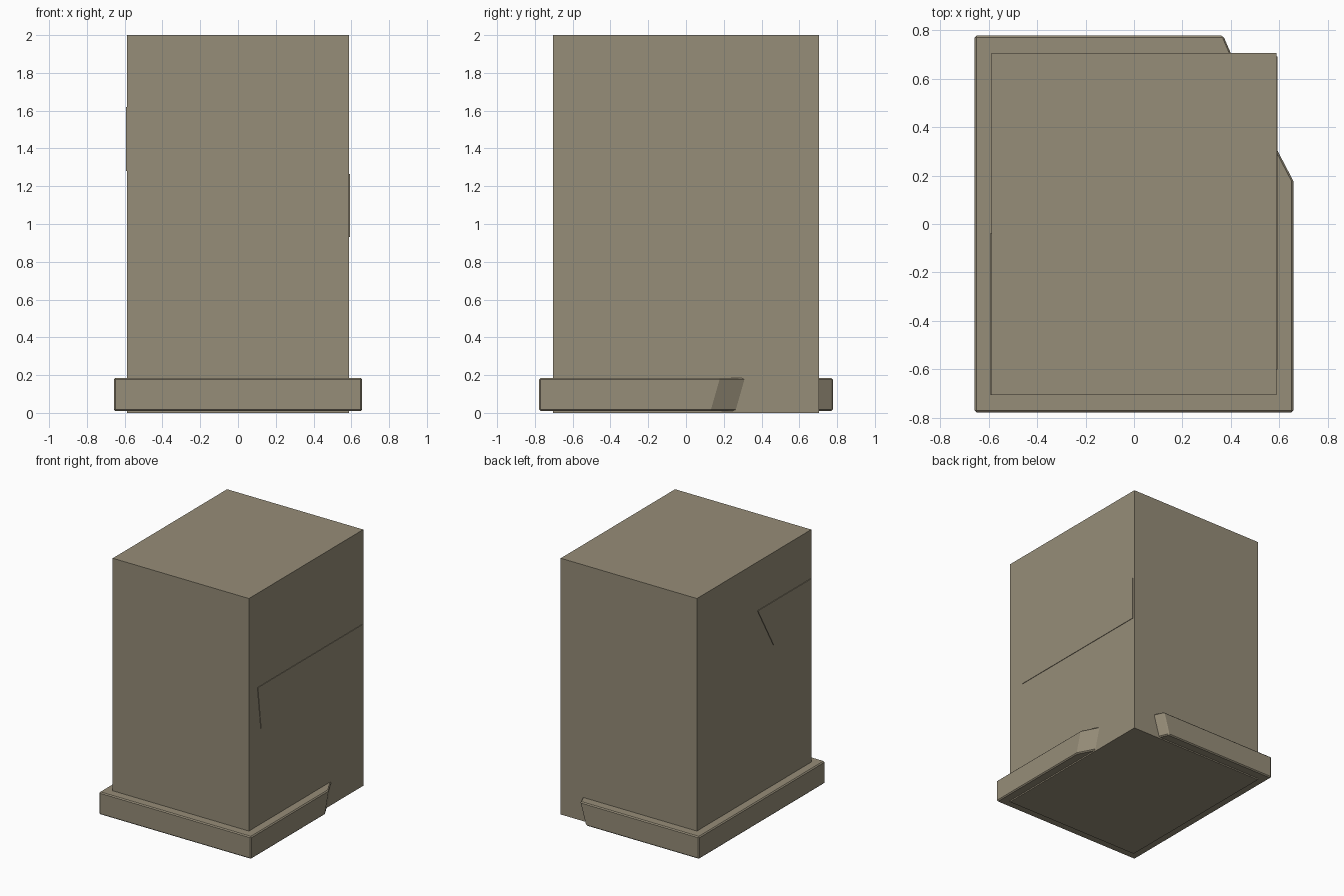
import bpy
import bmesh
from mathutils import Vector

cube = bpy.data.objects.get("Cube")
if cube:
    bpy.data.objects.remove(cube, do_unlink=True)

# Single stone colour
stone = bpy.data.materials.new("khaki stone")
colour = (0.305, 0.266, 0.188, 1)
stone.use_nodes = True
stone.diffuse_color = colour
stone.node_tree.nodes["Principled BSDF"].inputs["Base Color"].default_value = colour

X, Y = 0.588, 0.705          # pillar half sizes


def prism(name, lower, upper, bevel=0):
    """Solid between two matching outlines."""
    bm = bmesh.new()
    a = [bm.verts.new(p) for p in lower]
    b = [bm.verts.new(p) for p in upper]
    n = len(a)
    bm.faces.new(a[::-1])
    bm.faces.new(b)
    for i in range(n):
        j = (i + 1) % n
        bm.faces.new((a[i], a[j], b[j], b[i]))
    bmesh.ops.recalc_face_normals(bm, faces=bm.faces)
    mesh = bpy.data.meshes.new(name)
    bm.to_mesh(mesh)
    bm.free()
    mesh.materials.append(stone)
    obj = bpy.data.objects.new(name, mesh)
    bpy.context.collection.objects.link(obj)
    if bevel:
        mod = obj.modifiers.new("worn edges", 'BEVEL')
        mod.width = bevel
        mod.segments = 1
        mod.limit_method = 'ANGLE'
    return obj


# Square pillar
corners = [(-X, -Y), (X, -Y), (X, Y), (-X, Y)]
prism("pillar", [(x, y, 0) for x, y in corners], [(x, y, 2) for x, y in corners])


# Broken base moulding, open at the back left corner
def moulding(z, shift):
    ox, oy, ix, iy = 0.657, 0.777, X - 0.02, Y - 0.02
    outline = [(ox, 0.18 - shift), (ix, 0.35 - shift), (ix, -iy), (-ix, -iy),
               (-ix, iy), (0.41 - shift, iy), (0.37 - shift, oy),
               (-ox, oy), (-ox, -oy), (ox, -oy)]
    return [(x, y, z) for x, y in outline]


prism("base_moulding", moulding(0.01, 0.05), moulding(0.185, 0), 0.008)


# Thin slabs set into the sides
def slab(name, side, outline, depth):
    inner = [(side * (X - 0.01), y, z) for y, z in outline]
    outer = [(side * (X + depth), y, z) for y, z in outline]
    prism(name, inner, outer)


slab("left_slab", 1, [(-0.6, 1.265), (-0.56, 0.93), (0.69, 0.93), (0.69, 1.265)], 0.004)
slab("right_upper_slab", -1, [(-0.04, 1.62), (-0.235, 1.28), (-0.703, 1.28), (-0.703, 1.62)], 0.005)
